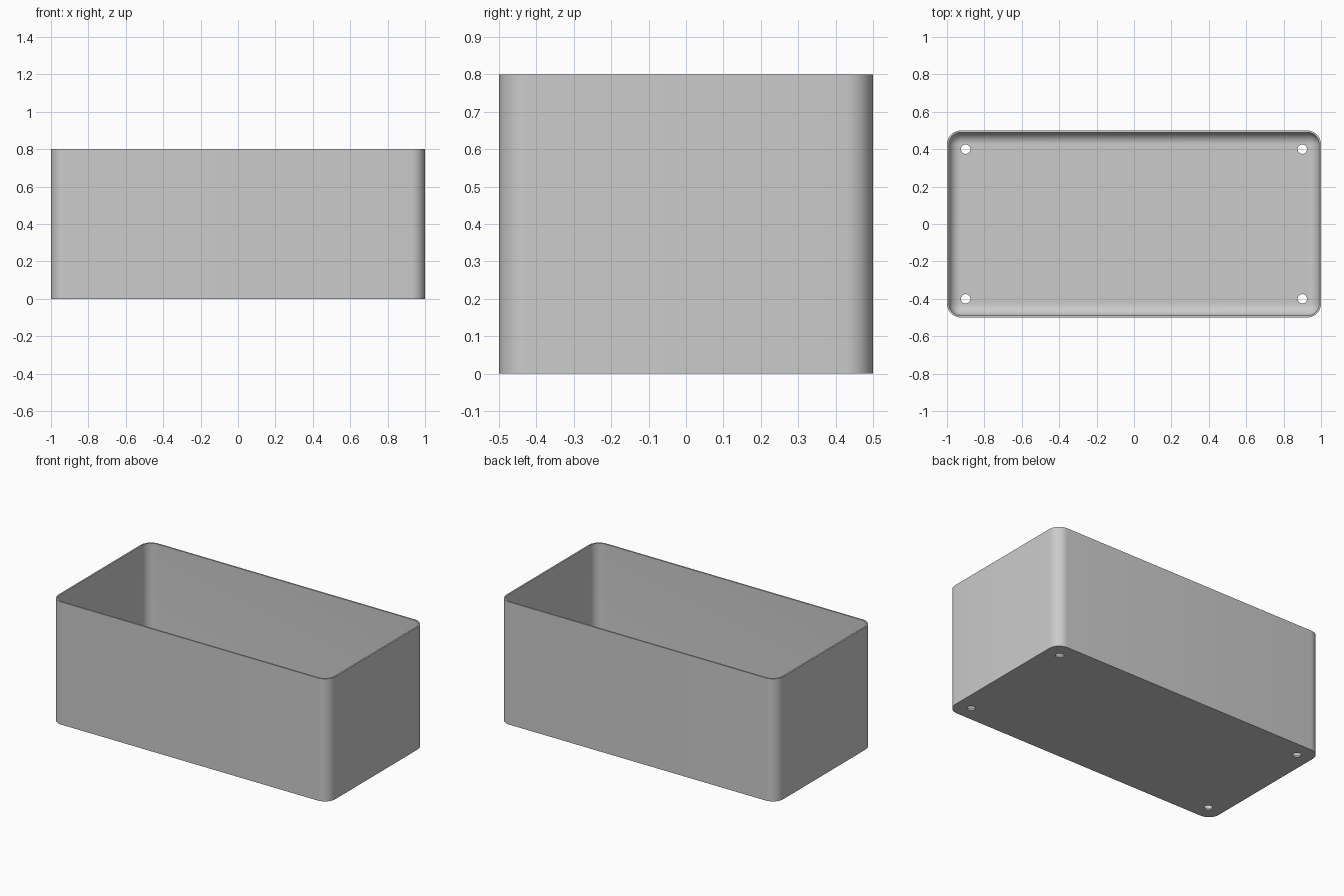
import bpy, bmesh, math

if "Cube" in bpy.data.objects:
    bpy.data.objects.remove(bpy.data.objects["Cube"], do_unlink=True)

LENGTH, WIDTH, HEIGHT = 2.0, 1.0, 0.8
CORNER, WALL, FLOOR, FILLET = 0.075, 0.01, 0.01, 0.062
SEGMENTS = 10

grey = bpy.data.materials.new("plain grey")
grey.use_nodes = True
grey.diffuse_color = (0.6, 0.6, 0.6, 1)
grey.node_tree.nodes["Principled BSDF"].inputs["Base Color"].default_value = (0.6, 0.6, 0.6, 1)


def rounded_ring(bm, inset, z):
    """Ring of vertices around a rounded rectangle, moved inward by inset."""
    ring = []
    r = CORNER - inset
    for i, (sx, sy) in enumerate([(1, 1), (-1, 1), (-1, -1), (1, -1)]):
        cx, cy = sx * (LENGTH / 2 - CORNER), sy * (WIDTH / 2 - CORNER)
        for s in range(SEGMENTS + 1):
            a = math.pi / 2 * (i + s / SEGMENTS)
            ring.append(bm.verts.new((cx + r * math.cos(a), cy + r * math.sin(a), z)))
    return ring


# Wall section: outside bottom, up, over the rim, down and round the inner fillet
section = [(0, 0), (0, HEIGHT), (WALL, HEIGHT)]
for s in range(SEGMENTS + 1):
    a = math.pi / 2 * s / SEGMENTS
    section.append((WALL + FILLET * (1 - math.cos(a)),
                    FLOOR + FILLET * (1 - math.sin(a))))

# Open box
bm = bmesh.new()
rings = [rounded_ring(bm, inset, z) for inset, z in section]
for low, high in zip(rings, rings[1:]):
    for i in range(len(low)):
        j = (i + 1) % len(low)
        bm.faces.new((low[i], low[j], high[j], high[i]))
bm.faces.new(rings[0][::-1])
bm.faces.new(rings[-1])
bmesh.ops.recalc_face_normals(bm, faces=bm.faces)
mesh = bpy.data.meshes.new("open_box")
bm.to_mesh(mesh)
bm.free()
mesh.materials.append(grey)
box = bpy.data.objects.new("open_box", mesh)
bpy.context.collection.objects.link(box)

# Four screw holes through the floor
bpy.ops.object.select_all(action="DESELECT")
for sx in (-1, 1):
    for sy in (-1, 1):
        bpy.ops.mesh.primitive_cylinder_add(vertices=32, radius=0.025, depth=0.1,
                                            location=(sx * 0.9, sy * 0.4, 0))
        cutter = bpy.context.object
        cutter.name = "hole_cutter"
        cutter.hide_render = True
        cutter.data.materials.append(grey)
        cut = box.modifiers.new("hole", "BOOLEAN")
        cut.operation = "DIFFERENCE"
        cut.solver = "EXACT"
        cut.object = cutter
        bpy.context.view_layer.objects.active = box
        bpy.ops.object.modifier_apply(modifier=cut.name)
        bpy.data.objects.remove(cutter, do_unlink=True)

# Smooth corners and fillet, crisp rim and base
bpy.ops.object.select_all(action="DESELECT")
box.select_set(True)
bpy.context.view_layer.objects.active = box
bpy.ops.object.shade_smooth_by_angle(angle=math.radians(30))
